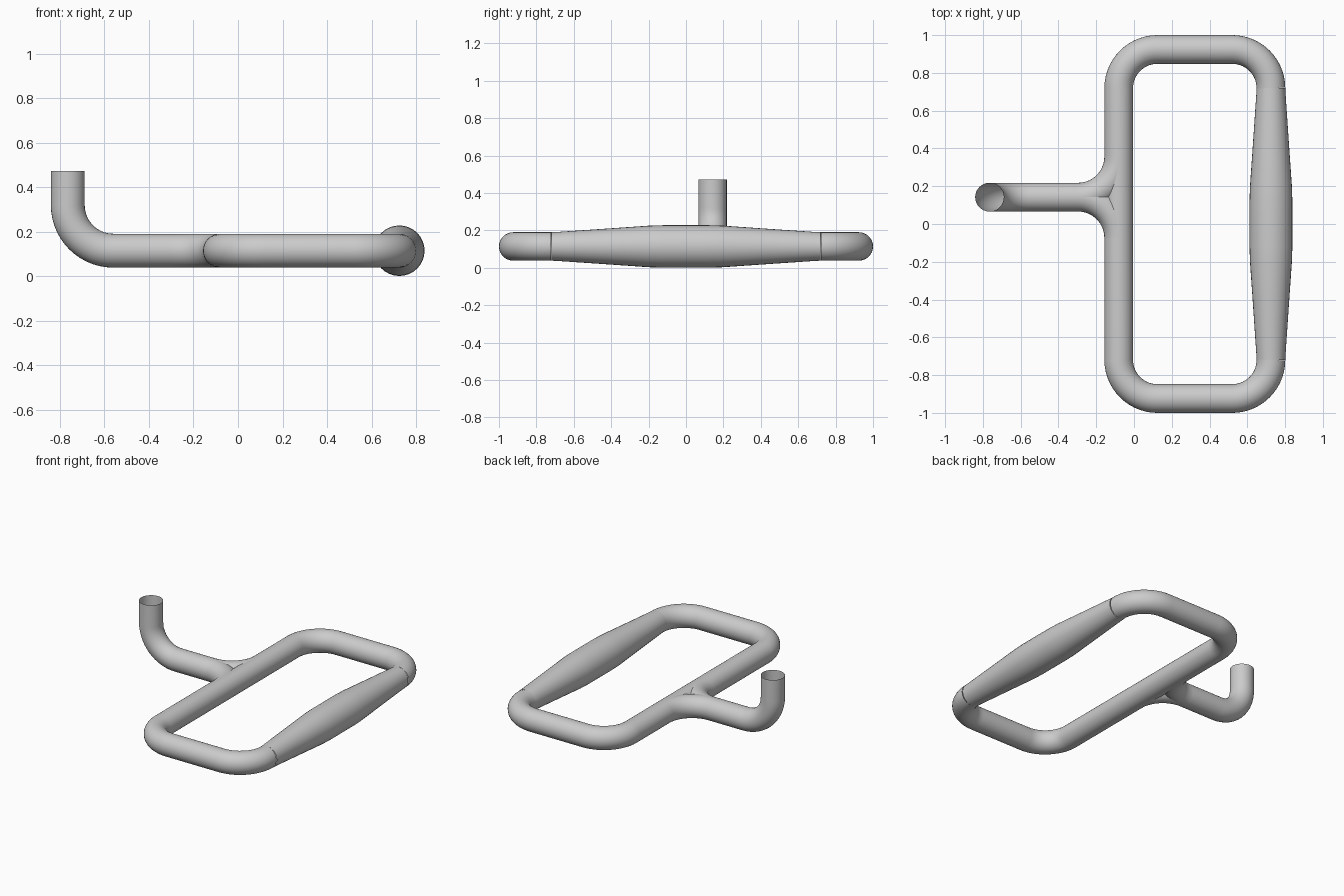
import bpy
from math import sin, cos, pi
from mathutils import Vector

if "Cube" in bpy.data.objects:
    bpy.data.objects.remove(bpy.data.objects["Cube"])

steel = bpy.data.materials.new("light_grey_steel")
grey = (0.6, 0.6, 0.6, 1)
steel.diffuse_color = grey
steel.use_nodes = True
steel.node_tree.nodes["Principled BSDF"].inputs["Base Color"].default_value = grey

R = 0.076        # pipe radius
BEND = 0.205     # centre-line bend radius
Z = 0.114        # height of the flat frame
LEFT, RIGHT, END = -0.081, 0.725, 0.924
STEM_Y = 0.142


def arc(centre, start, finish, radius=BEND, steps=14):
    """Quarter bend that turns from direction start to direction finish."""
    c, a, b = Vector(centre), Vector(start), Vector(finish)
    angles = [i / steps * pi / 2 for i in range(steps + 1)]
    return [c + radius * (cos(t) * a + sin(t) * b) for t in angles]


def pipe(name, points, radii=None):
    """Open round pipe along a path, with an optional radius at each point."""
    curve = bpy.data.curves.new(name, "CURVE")
    curve.dimensions = "3D"
    curve.bevel_depth = 1
    curve.bevel_resolution = 14
    spline = curve.splines.new("POLY")
    spline.points.add(len(points) - 1)
    for i, p in enumerate(points):
        spline.points[i].co = (*p, 1)
        spline.points[i].radius = radii[i] if radii else R
    obj = bpy.data.objects.new(name, curve)
    bpy.context.collection.objects.link(obj)
    bpy.ops.object.select_all(action="DESELECT")
    obj.select_set(True)
    bpy.context.view_layer.objects.active = obj
    bpy.ops.object.convert(target="MESH")
    obj = bpy.context.object
    obj.data.materials.clear()
    obj.data.materials.append(steel)
    bpy.ops.object.shade_smooth_by_angle()
    return obj


X, Y, UP = Vector((1, 0, 0)), Vector((0, 1, 0)), Vector((0, 0, 1))

# Frame: four rounded corners, open along the grip side
inner_l, inner_r, inner_y = LEFT + BEND, RIGHT - BEND, END - BEND
frame = (arc((inner_r, inner_y, Z), X, Y) + arc((inner_l, inner_y, Z), Y, -X)
         + arc((inner_l, -inner_y, Z), -X, -Y) + arc((inner_r, -inner_y, Z), -Y, X))
pipe("frame", frame)

# Grip: swells towards the middle
profile = [(inner_y, R), (0.68, 0.078), (0.4, 0.097), (0.2, 0.111), (0.12, 0.1135)]
profile += [(-y, r) for y, r in reversed(profile)]
pipe("grip", [(RIGHT, y, Z) for y, r in profile], [r for y, r in profile])

# Stem: open upright end, bend, and straight run towards the frame
FLARE = 0.215
post_x = -0.765
joint = LEFT - FLARE
stem = [Vector((post_x, STEM_Y, 0.472))]
stem += arc((post_x + BEND, STEM_Y, Z + BEND), -X, -UP)
stem += [Vector((joint, STEM_Y, Z))]
pipe("stem", stem)

# Two flared branches that blend the stem into the frame
for side, name in ((1, "back_branch"), (-1, "front_branch")):
    pipe(name, arc((joint, STEM_Y + side * FLARE, Z), -side * Y, X, FLARE))
